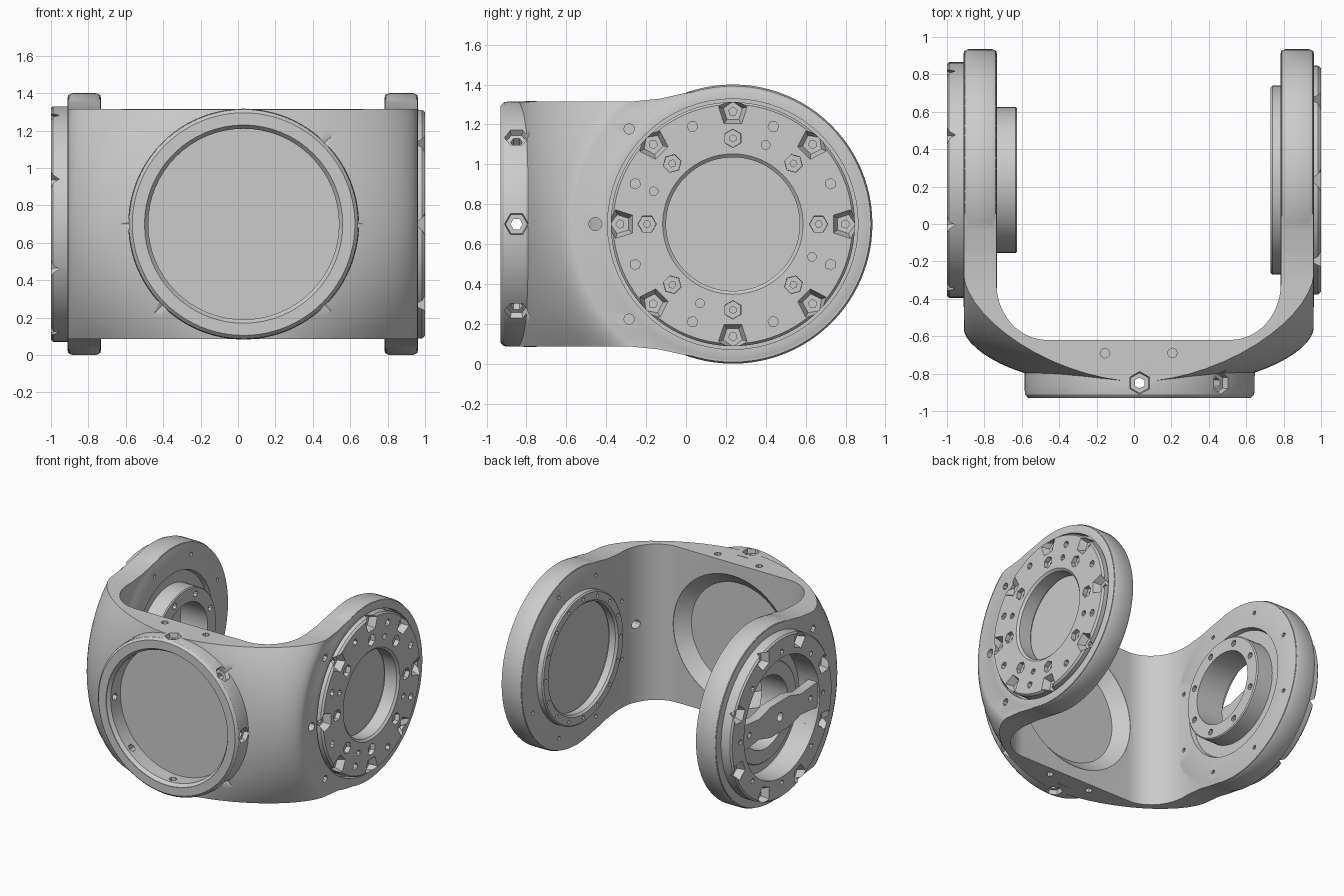
import bpy, bmesh
from math import sin, cos, pi, sqrt, radians
from mathutils import Matrix

if "Cube" in bpy.data.objects:
    bpy.data.objects.remove(bpy.data.objects["Cube"])

T = lambda x, y, z: Matrix.Translation((x, y, z))
R = lambda deg, ax: Matrix.Rotation(radians(deg), 4, ax)
ZC = 0.70
PIVOT = T(0, 0.235, ZC) @ R(90, 'Y')       # local z -> world x, joint axis
BASE = T(0.03, 0, ZC) @ R(-90, 'X')        # local z -> world y, flange axis


def finish(bm, name):
    bmesh.ops.recalc_face_normals(bm, faces=bm.faces)
    me = bpy.data.meshes.new(name)
    bm.to_mesh(me)
    bm.free()
    ob = bpy.data.objects.new(name, me)
    bpy.context.collection.objects.link(ob)
    return ob


def lathe(bm, prof, mat, segs=64):
    """Revolve a closed (radius, height) profile about the local z axis."""
    cols = []
    for r, h in prof:
        n = 1 if r < 1e-6 else segs
        cols.append([bm.verts.new(mat @ (T(r * cos(2*pi*k/segs), r * sin(2*pi*k/segs), h)).translation)
                     for k in range(n)])
    for a, b in zip(cols, cols[1:] + cols[:1]):
        if len(a) == 1 and len(b) == 1:
            continue
        for k in range(segs):
            q = [a[k % len(a)], a[(k+1) % segs % len(a)], b[(k+1) % segs % len(b)], b[k % len(b)]]
            bm.faces.new(list(dict.fromkeys(q)))


def turned(name, *items):
    bm = bmesh.new()
    for it in items:
        lathe(bm, *it)
    return finish(bm, name)


def cyl(r, a, b):
    return [(0, a), (r, a), (r, b), (0, b)]


def ring(r0, r1, a, b, c=0.012):
    return [(r0, a), (r1 - c, a), (r1, a + c), (r1, b - c), (r1 - c, b), (r0, b)]


def around(base, prof, rad, n, off=0, segs=8):
    return [(prof, base @ R(off + 360*k/n, 'Z') @ T(rad, 0, 0), segs) for k in range(n)]


def prism(name, pts, x0, x1):
    """Extrude a (y, z) outline along x."""
    bm = bmesh.new()
    f = bm.faces.new([bm.verts.new((x0, y, z)) for y, z in pts])
    g = bmesh.ops.extrude_face_region(bm, geom=[f])['geom']
    bmesh.ops.translate(bm, vec=(x1 - x0, 0, 0), verts=[v for v in g if isinstance(v, bmesh.types.BMVert)])
    return finish(bm, name)


def boolean(ob, other, op='DIFFERENCE'):
    m = ob.modifiers.new('bool', 'BOOLEAN')
    m.operation, m.object, m.solver = op, other, 'EXACT'
    bpy.context.view_layer.objects.active = ob
    bpy.ops.object.modifier_apply(modifier=m.name)
    bpy.data.objects.remove(other)


def cut(ob, *items):
    boolean(ob, turned('cutter', *items))


# U-shaped yoke: horizontal sections lofted in z, barrel blend grows towards top and bottom
def section(z):
    dz = min(abs(z - ZC), 0.64)
    yb = 0.235 - sqrt(0.64 - dz*dz)
    a = 0.56 + 0.34 * (dz / 0.615)**2
    a = min(a, 0.91)
    N = 14

    def arc(cx, cy, a, b, t0, t1, e=1.0):
        pts = []
        for k in range(N + 1):
            c, s = cos(t0 + (t1-t0)*k/N), sin(t0 + (t1-t0)*k/N)
            pw = lambda v: (1 if v > 0 else -1) * (abs(v) if abs(v) > 1e-6 else 0)**e
            pts.append((cx + a*pw(c), cy + b*pw(s)))
        return pts
    p = [(-0.91, 1.0)]
    p += arc(-0.91 + a, yb, a, yb + 0.84, pi, 1.5*pi, 1.22)
    p += arc(0.96 - a, yb, a, yb + 0.84, 1.5*pi, 2*pi, 1.22)
    p += [(0.96, 1.0), (0.785, 1.0)]
    p += arc(0.515, -0.32, 0.27, 0.30, 0, -pi/2)
    p += arc(-0.465, -0.32, 0.27, 0.30, -pi/2, -pi)
    return p + [(-0.735, 1.0)]


bm = bmesh.new()
rows = [[bm.verts.new((x, y, z)) for x, y in section(z)] for z in [ZC - 0.75 + 1.5*k/24 for k in range(25)]]
for a, b in zip(rows, rows[1:]):
    for k in range(len(a)):
        j = (k + 1) % len(a)
        bm.faces.new((a[k], a[j], b[j], b[k]))
bm.faces.new(rows[0])
bm.faces.new(rows[-1])
yoke = finish(bm, 'yoke')

# Trim to the side outline: straight body flowing into the round arm ends
half = [(-1.0, 0.613), (-0.27, 0.615), (-0.13, 0.629), (-0.03, 0.652)]
half += [(0.235 + 0.69*cos(radians(t)), 0.69*sin(radians(t))) for t in range(105, 0, -5)]
outline = [(y, ZC + d) for y, d in half] + [(0.925, ZC)] + [(y, ZC - d) for y, d in reversed(half)]
boolean(yoke, prism('trim', outline, -1.2, 1.2), 'INTERSECT')

# Rounded arm discs and front flange
disc = lambda a, b: [(0, a), (0.675, a), (0.692, a + 0.008), (0.70, a + 0.027),
                     (0.70, b - 0.027), (0.692, b - 0.008), (0.675, b), (0, b)]
for a, b in ((-0.912, -0.732), (0.782, 0.963)):
    boolean(yoke, turned('arm_disc', (disc(a, b), PIVOT, 96)), 'UNION')
flange = [(0, -0.93), (0.595, -0.93), (0.612, -0.912), (0.617, -0.88), (0.625, -0.83), (0.617, -0.75), (0, -0.75)]
flange[4] = (0.617, -0.83)
boolean(yoke, turned('flange', (flange, BASE, 96)), 'UNION')

# Flange bores, front and inside, leaving a thin web
cut(yoke, ([(0, -1.0), (0.53, -1.0), (0.53, -0.925), (0.51, -0.90), (0.51, -0.78), (0, -0.78)], BASE),
    ([(0, -0.71), (0.42, -0.71), (0.515, -0.622), (0.515, -0.55), (0, -0.55)], BASE))
# Radial screw pockets round the flange
radial = [(0, 0.45), (0.03, 0.45), (0.03, 0.58), (0.055, 0.58), (0.075, 0.70), (0, 0.70)]
cut(yoke, *[(radial, BASE @ T(0, 0, -0.85) @ R(45*k, 'Z') @ R(90, 'Y'), 6) for k in range(8)])

# Right arm: plate seat, inner recess; left arm: stepped through bore
cut(yoke, (cyl(0.628, 0.90, 1.1), PIVOT), (cyl(0.43, 0.70, 0.81), PIVOT))
cut(yoke, (cyl(0.345, 0.87, 1.1), PIVOT))
cut(yoke, ([(0, -1.1), (0.47, -1.1), (0.47, -0.82), (0.28, -0.80), (0.28, -0.765),
            (0.48, -0.765), (0.50, -0.70), (0, -0.70)], PIVOT))

# Small screw holes on the arms and on top and bottom of the body
holes = []
for x, s in ((0.96, 1), (-0.91, -1)):
    holes += [(cyl(0.027, x - 0.04, x + 0.04), T(0, -0.285, ZC + d) @ R(90, 'Y'), 8) for d in (-0.477, 0.477)]
    inner = 0.785 if s > 0 else -0.735
    holes += around(PIVOT, cyl(0.016, inner - 0.03, inner + 0.03), 0.60, 8, 22.5)
holes.append((cyl(0.033, 0.6, 1.1), T(0, -0.455, ZC) @ R(90, 'Y'), 12))
for x in (-0.155, 0.205):
    holes += [(cyl(0.026, -0.05, 0.05), T(x, -0.69, ZC + d), 8) for d in (-0.613, 0.613)]
cut(yoke, *holes)

# Right drive plate with bolt circles and edge pockets
plate = turned('right_plate', ([(0.335, 0.88), (0.612, 0.88), (0.612, 0.985), (0.60, 1.0),
                                (0.352, 1.0), (0.335, 0.985)], PIVOT, 96))
bolt = [(0, 0.93), (0.018, 0.93), (0.018, 0.965), (0.045, 0.965), (0.048, 1.05), (0, 1.05)]
pocket = [(0, 0.90), (0.022, 0.90), (0.022, 0.945), (0.05, 0.945), (0.085, 1.02), (0, 1.02)]
cut(plate, *around(PIVOT, bolt, 0.43, 8, 0, 6))
cut(plate, *around(PIVOT, pocket, 0.565, 8, 0, 5))
cut(plate, *around(PIVOT, cyl(0.027, 0.95, 1.05), 0.53, 8, 22.5, 6),
    *around(PIVOT, cyl(0.022, 0.95, 1.05), 0.43, 4, 67.5, 10))

# Right inner bearing ring
inner_r = turned('right_inner_ring', ([(0.42, 0.80), (0.42, 0.745), (0.435, 0.73), (0.495, 0.73),
                                       (0.505, 0.74), (0.505, 0.80)], PIVOT, 72))
cut(inner_r, *around(PIVOT, cyl(0.015, 0.70, 0.76), 0.465, 16))

# Left outer ring with edge pockets
outer_l = turned('left_outer_ring', (ring(0.47, 0.63, -1.0, -0.89), PIVOT, 96))
flip = T(0, 0.235, ZC) @ R(-90, 'Y')
cut(outer_l, *around(flip, pocket, 0.575, 8, 22.5, 5))
cut(outer_l, *around(flip, cyl(0.02, 0.95, 1.05), 0.515, 8, 0))

# Left inner bearing ring, reaching through the arm
inner_l = turned('left_inner_ring', (ring(0.28, 0.39, -0.86, -0.625, 0.008), PIVOT, 64))
cut(inner_l, *around(PIVOT, cyl(0.024, -0.70, -0.60), 0.335, 8, 22.5))

# Waisted retaining bar across the left opening
top = [(-0.56, 0.05), (-0.46, 0.10), (-0.26, 0.08), (-0.12, 0.12), (0.12, 0.12), (0.26, 0.08), (0.46, 0.10), (0.56, 0.05)]
bar = prism('left_retaining_bar', [(0.235 + y, ZC + z) for y, z in top] +
            [(0.235 + y, ZC - z) for y, z in reversed(top)], -0.985, -0.91)
cut(bar, *around(PIVOT, cyl(0.022, -1.05, -0.85), 0.38, 2, 90), (cyl(0.035, -1.05, -0.85), PIVOT, 12))

# Smooth turned surfaces, crisp edges
for ob in bpy.context.collection.objects:
    ob.select_set(True)
bpy.context.view_layer.objects.active = yoke
bpy.ops.object.shade_smooth_by_angle(angle=radians(30))
